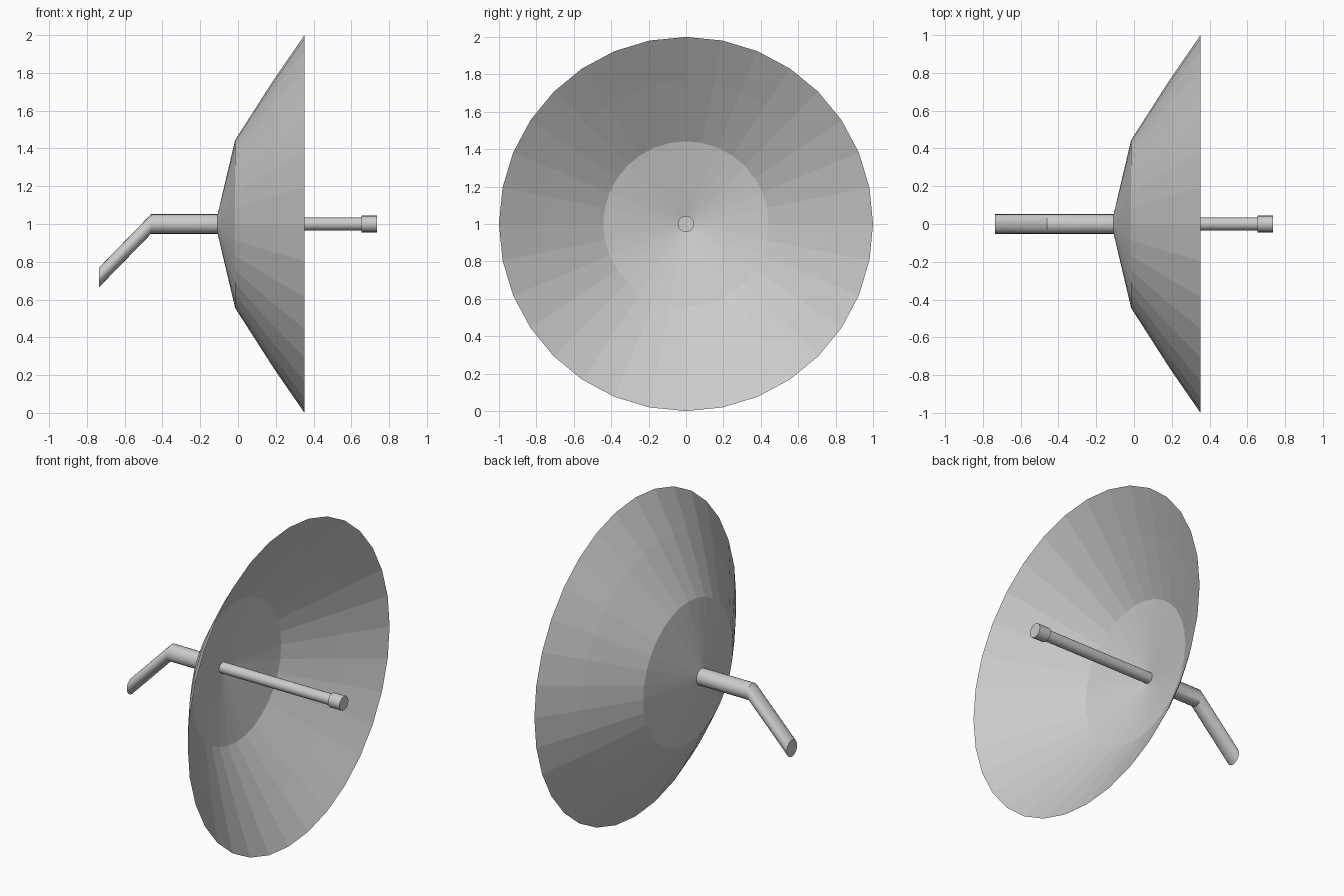
import bpy, bmesh, math

if "Cube" in bpy.data.objects:
    bpy.data.objects.remove(bpy.data.objects["Cube"])

AXIS_Z = 1.0


def ring_sweep(name, rings, sides, cap=True, smooth=True):
    """Skin circles facing along x; each ring is (x, centre z, radius)."""
    bm = bmesh.new()
    loops = []
    for x, z, r in rings:
        if r == 0:
            loops.append([bm.verts.new((x, 0, z))] * sides)
        else:
            loops.append([bm.verts.new((x, r * math.sin(2 * math.pi * i / sides),
                                        z + r * math.cos(2 * math.pi * i / sides)))
                          for i in range(sides)])
    for a, b in zip(loops, loops[1:]):
        for i in range(sides):
            j = (i + 1) % sides
            bm.faces.new(dict.fromkeys((a[i], a[j], b[j], b[i])))
    if cap:
        bm.faces.new(loops[0])
        bm.faces.new(loops[-1])
    bmesh.ops.recalc_face_normals(bm, faces=bm.faces)
    mesh = bpy.data.meshes.new(name)
    bm.to_mesh(mesh)
    bm.free()
    obj = bpy.data.objects.new(name, mesh)
    bpy.context.collection.objects.link(obj)
    if smooth:
        bpy.ops.object.select_all(action='DESELECT')
        obj.select_set(True)
        bpy.context.view_layer.objects.active = obj
        bpy.ops.object.shade_smooth_by_angle(angle=math.radians(35))
    return obj


# Thin faceted dish: outer profile to the rim, then back along the inner face
outer = [(-0.12, 0), (-0.015, 0.445), (0.19, 0.765), (0.352, 1.0)]
inner = [(0.195, 0.762), (-0.01, 0.442), (-0.115, 0)]
ring_sweep("dish", [(x, AXIS_Z, r) for x, r in outer + inner], 32,
           cap=False, smooth=False)

# Receiver rod with wider tip
ring_sweep("feed_rod", [(-0.11, AXIS_Z, 0.034), (0.66, AXIS_Z, 0.034)], 20)
ring_sweep("feed_tip", [(0.655, AXIS_Z, 0.044), (0.735, AXIS_Z, 0.044)], 20)

# Bent mounting arm with a vertical wall-side end
ring_sweep("mount_arm", [(-0.735, 0.718, 0.052), (-0.46, AXIS_Z, 0.052),
                         (-0.107, AXIS_Z, 0.052)], 20)
